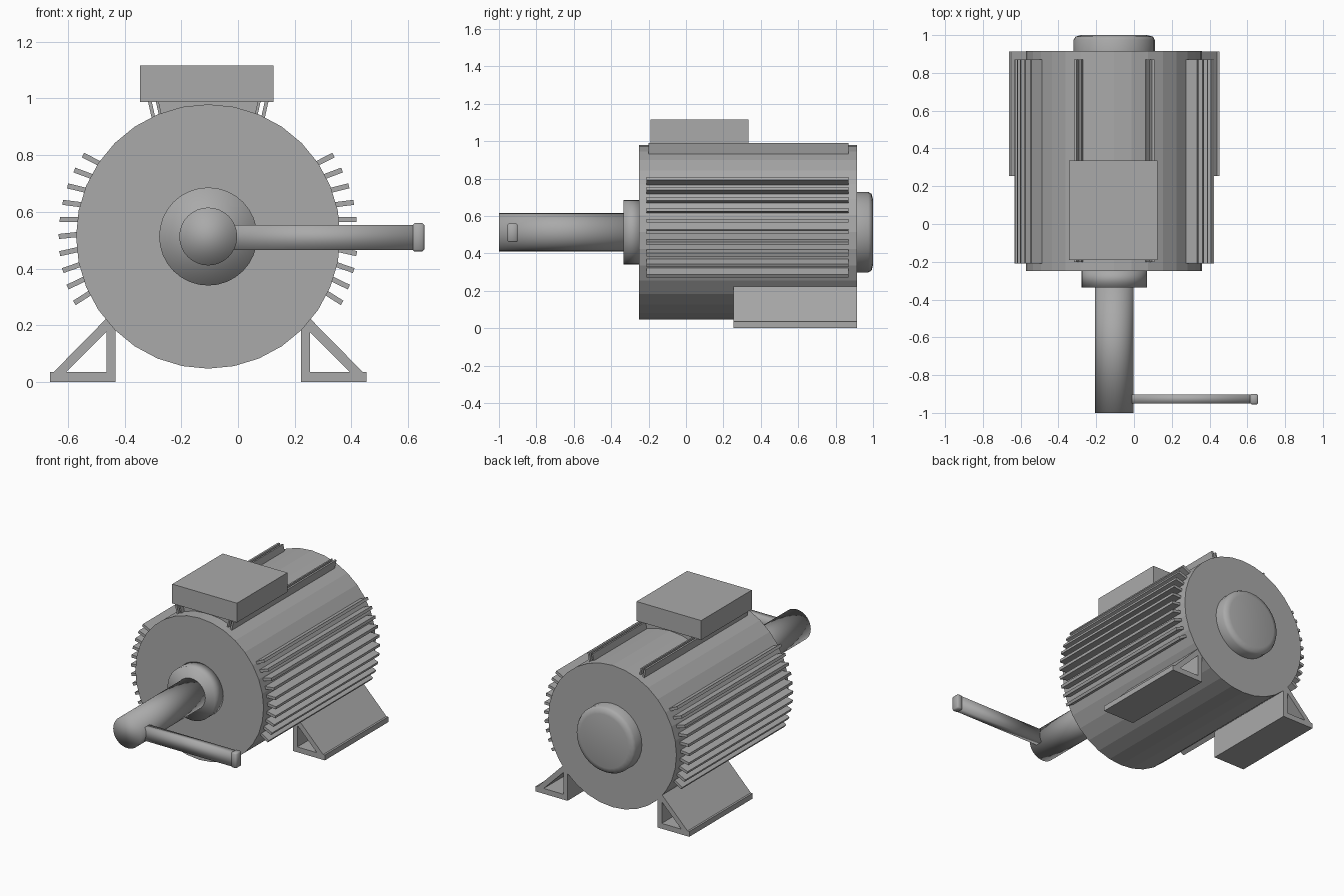
import bpy, bmesh, math
from mathutils import Matrix, Vector

if "Cube" in bpy.data.objects:
    bpy.data.objects.remove(bpy.data.objects["Cube"])

AX, AZ = -0.105, 0.513   # motor axis

metal = bpy.data.materials.new("grey_metal")
metal.use_nodes = True
GREY = (0.4, 0.4, 0.4, 1)
metal.diffuse_color = GREY
metal.node_tree.nodes["Principled BSDF"].inputs["Base Color"].default_value = GREY


def finish(name, bm, smooth=False):
    bmesh.ops.recalc_face_normals(bm, faces=bm.faces)
    for f in bm.faces:
        f.smooth = smooth
    me = bpy.data.meshes.new(name)
    bm.to_mesh(me)
    bm.free()
    me.materials.append(metal)
    ob = bpy.data.objects.new(name, me)
    bpy.context.collection.objects.link(ob)
    return ob


def add_box(bm, lo, hi, turn=Matrix()):
    lo, hi = Vector(lo), Vector(hi)
    m = turn @ Matrix.Translation((lo + hi) / 2) @ Matrix.Diagonal((*(hi - lo), 1))
    return bmesh.ops.create_cube(bm, size=1, matrix=m)["verts"]


def lathe(name, profile, sides, smooth=False):
    """Closed solid turned about the motor axis from (radius, y) pairs."""
    bm = bmesh.new()
    rings = []
    for r, y in profile:
        angles = [2 * math.pi * i / sides for i in range(sides)]
        rings.append([bm.verts.new((AX + r * math.sin(a), y, AZ + r * math.cos(a)))
                      for a in angles])
    for a, b in zip(rings, rings[1:]):
        for i in range(sides):
            j = (i + 1) % sides
            bm.faces.new((a[i], a[j], b[j], b[i]))
    bm.faces.new(rings[0])
    bm.faces.new(rings[-1])
    return finish(name, bm, smooth)


def prism(bm, points, y0, y1):
    """Extrude an x-z outline along y."""
    face = bm.faces.new([bm.verts.new((x, y0, z)) for x, z in points])
    ext = bmesh.ops.extrude_face_region(bm, geom=[face])["geom"]
    bmesh.ops.translate(bm, vec=(0, y1 - y0, 0),
                        verts=[v for v in ext if isinstance(v, bmesh.types.BMVert)])


# Housing, rear cap, and drive shaft with its collar
lathe("motor_housing", [(0.466, -0.25), (0.466, 0.915)], 32)
cap = lathe("rear_cap", [(0.215, 0.90), (0.215, 0.975), (0.205, 0.992), (0.175, 1.0)], 32, True)
lathe("shaft_collar", [(0.173, -0.335), (0.173, -0.24)], 32, True)
lathe("drive_shaft", [(0.102, -1.0), (0.102, -0.30)], 32, True)
bpy.ops.object.select_all(action='DESELECT')
cap.select_set(True)
bpy.context.view_layer.objects.active = cap
bpy.ops.object.shade_smooth_by_angle(angle=math.radians(50))

# Cooling fins, ten on each side
for side, label in ((1, "left"), (-1, "right")):
    bm = bmesh.new()
    for i in range(10):
        a = math.radians(33 - 6.6 * i)
        tilt = a - math.radians(6)
        tip = Matrix.Translation((AX + side * 0.527 * math.cos(a), 0, AZ + 0.527 * math.sin(a)))
        turn = tip @ Matrix.Rotation(-side * tilt, 4, 'Y')
        add_box(bm, (min(0, -side * 0.085), -0.21, -0.009),
                (max(0, -side * 0.085), 0.87, 0.009), turn)
    finish(label + "_cooling_fins", bm)

# Paired rails on top, leaning slightly inward at the foot
bm = bmesh.new()
for side in (1, -1):
    for out, width in ((0.180, 0.010), (0.206, 0.013)):
        top, foot = AX + side * out, AX + side * (out - 0.02)
        w = side * width / 2
        prism(bm, [(top - w, 0.99), (top + w, 0.99), (foot + w, 0.90), (foot - w, 0.90)],
              -0.20, 0.87)
finish("top_rails", bm)

# Terminal box on its pedestal
bm = bmesh.new()
add_box(bm, (-0.345, -0.19, 0.988), (0.125, 0.335, 1.115))
finish("terminal_box", bm)
bm = bmesh.new()
add_box(bm, (-0.28, -0.17, 0.90), (0.07, 0.32, 0.99))
finish("terminal_pedestal", bm)

# Triangular feet: base plate, upright and slanted plate
for side, label in ((1, "left"), (-1, "right")):
    bm = bmesh.new()
    parts = (
        [(0.327, 0), (0.558, 0), (0.558, 0.035), (0.327, 0.035)],
        [(0.327, 0.03), (0.358, 0.03), (0.358, 0.20), (0.327, 0.22)],
        [(0.545, 0.035), (0.500, 0.035), (0.335, 0.20), (0.335, 0.235), (0.355, 0.228)],
    )
    for pts in parts:
        prism(bm, [(AX + side * x, z) for x, z in pts], 0.255, 0.913)
    finish(label + "_foot", bm)

# Crank arm with a rounded end block
bm = bmesh.new()
add_box(bm, (-0.03, -0.95, 0.465), (0.63, -0.902, 0.553))
finish("crank_arm", bm, True)
bm = bmesh.new()
add_box(bm, (0.615, -0.955, 0.46), (0.657, -0.90, 0.56))
bmesh.ops.bevel(bm, geom=bm.edges[:], offset=0.007, segments=1, affect='EDGES')
finish("crank_end", bm, True)
